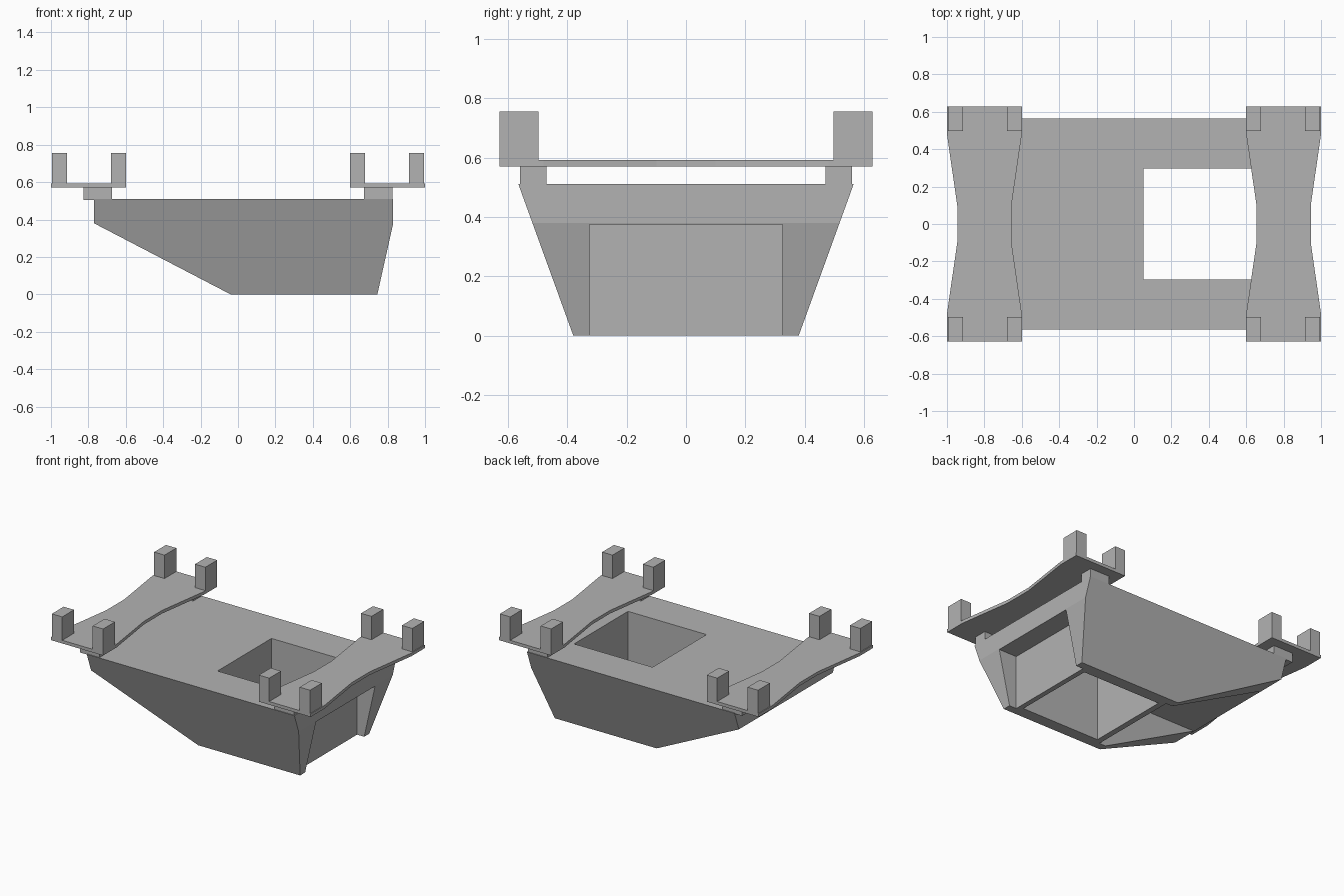
import bpy, bmesh

cube = bpy.data.objects.get("Cube")
if cube:
    bpy.data.objects.remove(cube, do_unlink=True)

grey = bpy.data.materials.new("plain_grey")
grey.use_nodes = True
grey.diffuse_color = (0.45, 0.45, 0.45, 1)
grey.node_tree.nodes["Principled BSDF"].inputs["Base Color"].default_value = (0.45, 0.45, 0.45, 1)


def finish(bm, name):
    bmesh.ops.recalc_face_normals(bm, faces=bm.faces)
    mesh = bpy.data.meshes.new(name)
    bm.to_mesh(mesh)
    bm.free()
    mesh.materials.append(grey)
    obj = bpy.data.objects.new(name, mesh)
    bpy.context.collection.objects.link(obj)
    return obj


def prism(name, points, axis, low, high):
    """Extrude a closed outline along one axis."""
    bm = bmesh.new()
    place = (lambda p, h: (p[0], h, p[1])) if axis == "y" else (lambda p, h: (p[0], p[1], h))
    face = bm.faces.new([bm.verts.new(place(p, low)) for p in points])
    ext = bmesh.ops.extrude_face_region(bm, geom=[face])
    shift = (0, high - low, 0) if axis == "y" else (0, 0, high - low)
    bmesh.ops.translate(bm, vec=shift, verts=[g for g in ext["geom"] if isinstance(g, bmesh.types.BMVert)])
    return finish(bm, name)


def box(name, x0, x1, y0, y1, z0, z1):
    return prism(name, [(x0, y0), (x1, y0), (x1, y1), (x0, y1)], "z", z0, z1)


# Hull: side profile whose flanks lean outward towards the deck
TOP = 0.51
profile = [(-0.77, TOP), (-0.77, 0.38), (-0.04, 0), (0.745, 0), (0.83, 0.38), (0.83, TOP)]
hull = prism("hull", profile, "y", -1, 1)
for v in hull.data.vertices:
    v.co.y *= 0.38 + 0.185 * v.co.z / TOP

# Cut the shaft and the open spaces on either side of its walls
cutters = [
    box("shaft_cutter", 0.05, 0.655, -0.297, 0.297, -0.2, 0.8),
    box("slope_cutter", -1.2, 0.01, -0.325, 0.325, -0.2, 0.375),
    box("end_cutter", 0.69, 1.2, -0.325, 0.325, -0.2, 0.375),
]
bpy.context.view_layer.objects.active = hull
for cutter in cutters:
    cutter.hide_render = True
    mod = hull.modifiers.new("cut", "BOOLEAN")
    mod.operation = "DIFFERENCE"
    mod.solver = "EXACT"
    mod.object = cutter
    bpy.ops.object.modifier_apply(modifier=mod.name)
    bpy.data.objects.remove(cutter, do_unlink=True)

# Waisted cross plates with feet below and corner posts above
quarter = [(0.2, 0.628), (0.2, 0.48), (0.145, 0.1)]
half = quarter + [(x, -y) for x, y in reversed(quarter)]
outline = half + [(-x, y) for x, y in reversed(half)]
for side, sx in (("left", 1), ("right", -1)):
    cx = 0.8 * sx
    prism(side + "_cross_plate", [(cx + x, y) for x, y in outline], "z", 0.57, 0.592)
    for end, sy in (("front", -1), ("back", 1)):
        fx = 0.75 * sx
        y0, y1 = sorted((0.47 * sy, 0.56 * sy))
        box(f"{side}_{end}_foot", fx - 0.075, fx + 0.075, y0, y1, 0.505, 0.575)
        y0, y1 = sorted((0.498 * sy, 0.628 * sy))
        for kind, px in (("outer", cx + 0.155 * sx), ("inner", cx - 0.16 * sx)):
            box(f"{side}_{end}_{kind}_post", px - 0.04, px + 0.04, y0, y1, 0.571, 0.755)
